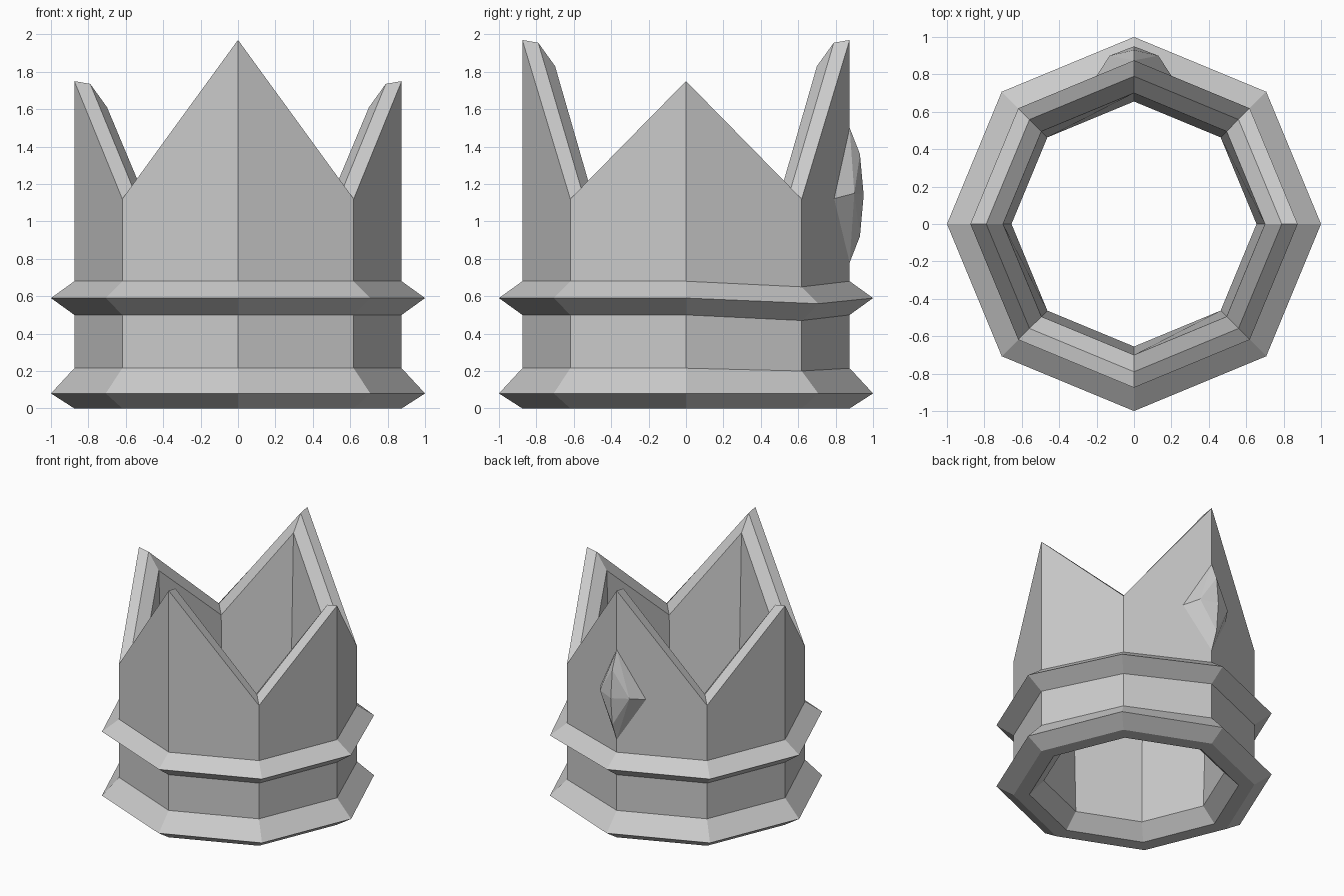
import bpy, bmesh
from math import cos, sin, pi

cube = bpy.data.objects.get("Cube")
if cube:
    bpy.data.objects.remove(cube, do_unlink=True)

SIDES = 8

grey = bpy.data.materials.new("plain_grey")
grey.use_nodes = True
colour = (0.6, 0.6, 0.6, 1)
grey.diffuse_color = colour
grey.node_tree.nodes["Principled BSDF"].inputs["Base Color"].default_value = colour


def make_object(name, bm):
    bmesh.ops.recalc_face_normals(bm, faces=bm.faces)
    mesh = bpy.data.meshes.new(name)
    bm.to_mesh(mesh)
    bm.free()
    mesh.materials.append(grey)
    obj = bpy.data.objects.new(name, mesh)
    bpy.context.collection.objects.link(obj)
    return obj


# Heights of the rim: outer edge, middle edge, inner edge
TALL_POINT = (1.97, 1.955, 1.83)
SHORT_POINT = (1.75, 1.735, 1.61)
VALLEY = (1.12, 1.17, 1.12)


def section(i):
    """Closed cross-section (radius, height) at corner i."""
    rim = VALLEY if i % 2 else (TALL_POINT if i % 4 == 2 else SHORT_POINT)
    sag = 0.03 if i == 1 else 0      # bands dip slightly at one corner
    return [(0.76, 0), (0.875, 0), (1, 0.08), (0.875, 0.215 - sag / 2),
            (0.875, 0.5 - sag), (1, 0.59 - sag), (0.875, 0.68 - sag),
            (0.875, rim[0]), (0.79, rim[1]), (0.70, rim[2]), (0.655, 0.11)]


# Crown body: sections joined around the octagon
bm = bmesh.new()
rings = []
for i in range(SIDES):
    a = 2 * pi * i / SIDES
    rings.append([bm.verts.new((r * cos(a), r * sin(a), z)) for r, z in section(i)])
for i in range(SIDES):
    here, there = rings[i], rings[(i + 1) % SIDES]
    count = len(here)
    for j in range(count):
        k = (j + 1) % count
        bm.faces.new((here[j], there[j], there[k], here[k]))
make_object("crown_body", bm)

# Faceted gem on the back corner
bm = bmesh.new()
ridge = [(0.875, 1.5), (0.93, 1.36), (0.95, 1.14), (0.93, 0.92), (0.875, 0.78)]
for y, z in ridge:
    bm.verts.new((0, y, z))
for side in (-1, 1):
    bm.verts.new((side * 0.13, 0.9, 1.15))
    bm.verts.new((side * 0.205, 0.785, 1.12))
bmesh.ops.convex_hull(bm, input=bm.verts)
make_object("back_gem", bm)
